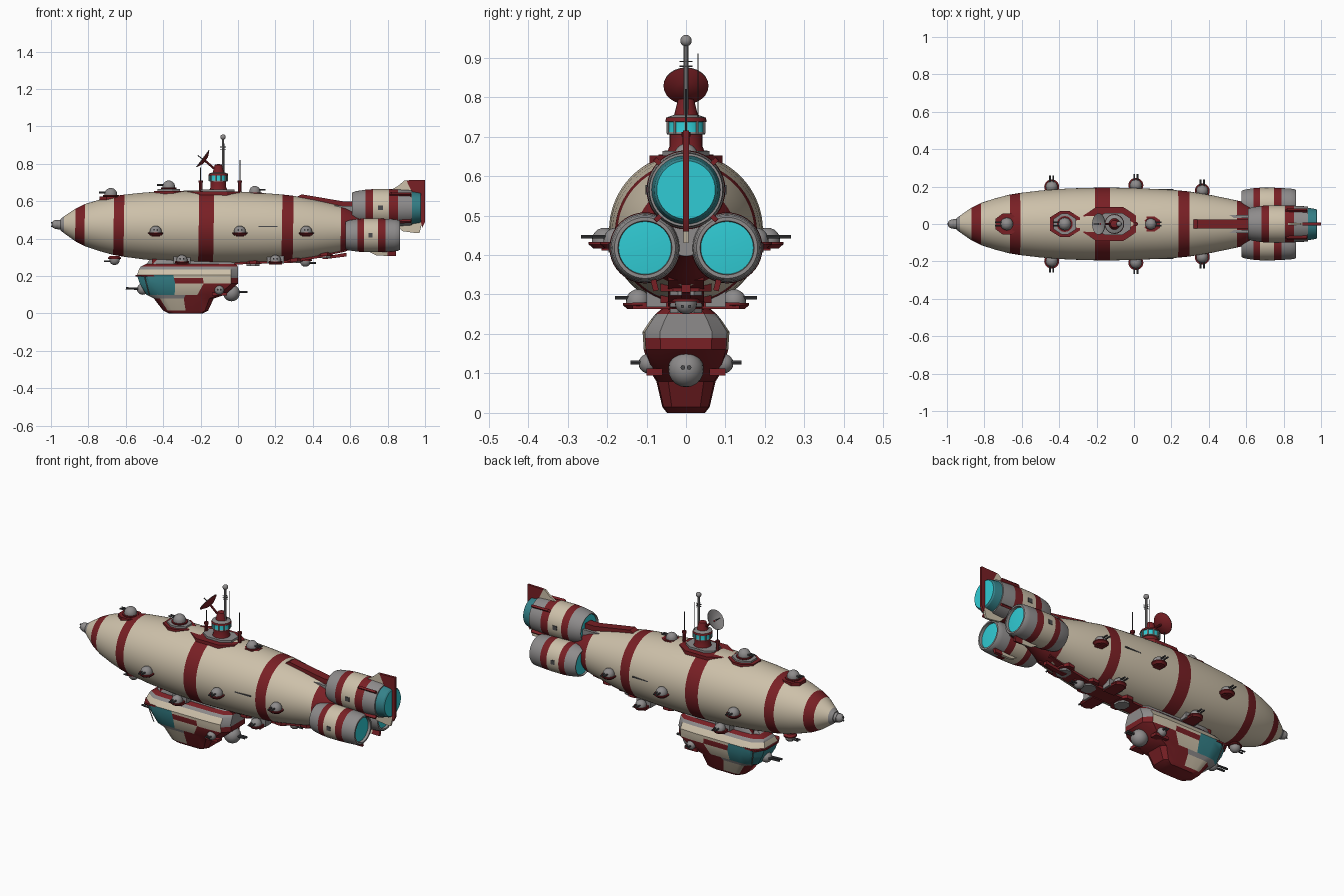
import bpy, bmesh, math
from mathutils import Vector, Matrix

if "Cube" in bpy.data.objects:
    bpy.data.objects.remove(bpy.data.objects["Cube"])

def material(name, rgb):
    m = bpy.data.materials.new(name)
    m.diffuse_color = (*rgb, 1)
    m.use_nodes = True
    m.node_tree.nodes["Principled BSDF"].inputs["Base Color"].default_value = m.diffuse_color
    return m

MATS = [material("cream", (0.61, 0.53, 0.40)), material("red", (0.19, 0.014, 0.018)),
        material("grey", (0.27, 0.26, 0.26)), material("dark_metal", (0.07, 0.07, 0.075)),
        material("cyan_glow", (0.03, 0.60, 0.66)), material("teal_glass", (0.035, 0.22, 0.25))]
CREAM, RED, GREY, DARK, CYAN, TEAL = range(6)

def finish(bm, name):
    bmesh.ops.recalc_face_normals(bm, faces=bm.faces)
    me = bpy.data.meshes.new(name)
    bm.to_mesh(me)
    bm.free()
    for m in MATS:
        me.materials.append(m)
    ob = bpy.data.objects.new(name, me)
    bpy.context.collection.objects.link(ob)
    return ob

def loft(bm, rings, mats):
    """Skin a list of vertex rings (a ring of one vertex is a pole)."""
    for a, b, m in zip(rings, rings[1:], mats):
        n = max(len(a), len(b))
        for i in range(n):
            q = [a[i % len(a)], a[(i + 1) % len(a)], b[(i + 1) % len(b)], b[i % len(b)]]
            f = bm.faces.new(list(dict.fromkeys(q)))
            f.material_index = m

def lathe(name, prof, mats, loc, direction=(1, 0, 0), n=24):
    """Turn (distance, radius) points about an axis."""
    if isinstance(mats, int):
        mats = [mats] * len(prof)
    M = Matrix.Translation(loc) @ Vector(direction).to_track_quat('Z', 'Y').to_matrix().to_4x4()
    bm = bmesh.new()
    rings = []
    for t, r in prof:
        k = 1 if r == 0 else n
        rings.append([bm.verts.new(M @ Vector((r * math.cos(math.tau * i / n),
                      r * math.sin(math.tau * i / n), t))) for i in range(k)])
    loft(bm, rings, mats)
    return finish(bm, name)

def rod(name, a, b, r, mat, n=8):
    a, b = Vector(a), Vector(b)
    L = (b - a).length
    return lathe(name, [(0, 0), (0, r), (L, r), (L, 0)], mat, a, b - a, n)

def ball(name, c, r, mat):
    pts = [(-r * math.cos(math.pi * i / 10), r * math.sin(math.pi * i / 10) if 0 < i < 10 else 0)
           for i in range(11)]
    return lathe(name, pts, mat, c, (0, 0, 1), 20)

def prism(name, pts, lo, hi, mat, axis='y', origin=(0, 0, 0), tilt=0):
    """Extrude an outline: xz points along y, or xy points along z."""
    put = (lambda p, d: Vector((p[0], d, p[1]))) if axis == 'y' else (lambda p, d: Vector((p[0], p[1], d)))
    M = Matrix.Translation(origin) @ Matrix.Rotation(tilt, 4, 'X')
    bm = bmesh.new()
    a, b = ([bm.verts.new(M @ put(p, d)) for p in pts] for d in (lo, hi))
    loft(bm, [a, b], [mat])
    bm.faces.new(a).material_index = mat
    bm.faces.new(b).material_index = mat
    return finish(bm, name)

def box(name, x, y, z, mat):
    return prism(name, [(x[0], y[0]), (x[1], y[0]), (x[1], y[1]), (x[0], y[1])], z[0], z[1], mat, 'z')

def oval(x0, x1, hy, c=0.3):
    """Chamfered rectangle outline."""
    d = (x1 - x0) * c
    return [(x0, -hy * .5), (x0 + d, -hy), (x1 - d, -hy), (x1, -hy * .5),
            (x1, hy * .5), (x1 - d, hy), (x0 + d, hy), (x0, hy * .5)]

# ---- hull: one turned body with painted bands
hull = [(-.95, 0), (-.95, .03), (-.93, .045), (-.87, .087), (-.82, .112), (-.74, .138), (-.665, .157), (-.61, .166),
        (-.5, .179), (-.35, .19), (-.21, .194), (-.13, .195), (0, .192), (.12, .187), (.235, .18),
        (.295, .174), (.42, .153), (.55, .126), (.575, .12), (.62, .10), (.70, .07), (.80, .05), (.80, 0)]
bands = [GREY, GREY, CREAM, RED, CREAM, CREAM, RED, CREAM, CREAM, CREAM, RED, CREAM, CREAM, CREAM,
         RED, CREAM, CREAM, RED, RED, RED, RED, GREY]
lathe("hull", hull, bands, (0, 0, .46), (1, 0, -.016), 64)

def hull_r(x):
    for (a, ra), (b, rb) in zip(hull, hull[1:]):
        if a <= x <= b and b > a:
            return ra + (rb - ra) * (x - a) / (b - a)

# ---- nose sensor
rod("nose_collar", (-.965, 0, .475), (-.93, 0, .475), .026, GREY, 16)
ball("nose_ball", (-.972, 0, .476), .024, GREY)
for s in (-1, 1):
    rod("nose_prong", (-.96, 0, .476 + s * .009), (-1, 0, .476 + s * .009), .004, DARK, 6)

# ---- engines: glowing intake, banded shell, glowing exhaust
def engine(name, x0, L, R, y, z, tail, tail_mats):
    prof = [(.04, 0), (.03, .74), (.0, .77), (.0, .81), (.06, .89), (.22, .97), (.34, 1), (.60, 1), (.74, .98),
            (.90, .95)] + tail
    mats = [CYAN, GREY, GREY, GREY, GREY, RED, CREAM, RED, GREY] + tail_mats
    lathe(name, [(t * L, r * R) for t, r in prof], mats, (x0, y, z), (1, 0, 0), 40)
    for s in (-1, 1):                                     # dark side hatches
        box(name + "_hatch", (x0 + L * .42, x0 + L * .5), sorted((y + s * R * .97, y + s * (R + .002))),
            (z - .012, z + .012), DARK)

engine("upper_engine", .61, .33, .10, 0, .565, [(.97, .93), (.97, .87), (1.10, .80), (1.12, .74), (1.12, 0)],
       [GREY, GREY, TEAL, TEAL, CYAN])
for k in range(4):                                        # slim red ribs round the upper engine
    prism("engine_rib", [(.80, .09), (.82, .112), (.925, .11), (.925, .08)], -.006, .006, RED, 'y',
          (0, 0, .565), math.pi / 4 + k * math.pi / 2)
for s in (-1, 1):
    engine("lower_engine", .575, .29, .09, s * .104, .418, [(.98, .91), (1, .86), (1, .76), (.95, .74), (.97, 0)],
           [GREY, GREY, GREY, GREY, CYAN])
    prism("lower_fin", [(.68, -.08), (.74, -.112), (.80, -.114), (.80, -.07)], -.006, .006, CREAM, 'y',
          (0, s * .104, .42), -s * .25)
    prism("lower_fin_edge", [(.80, -.07), (.80, -.114), (.845, -.114), (.845, -.07)], -.007, .007, RED, 'y',
          (0, s * .104, .42), -s * .25)
    rod("engine_strut", (.68, 0, .45), (.70, s * .06, .43), .03, RED, 12)
rod("engine_strut_top", (.69, 0, .44), (.71, 0, .52), .03, RED, 12)
prism("tail_fin", [(.80, .65), (.86, .685), (.89, .712), (.93, .712), (.93, .65)], -.006, .006, CREAM)
prism("tail_fin_lower", [(.84, .48), (.88, .44), (.95, .43), (.97, .43), (.985, .49)], -.006, .006, CREAM)
prism("tail_fin_edge", [(.90, .712), (1, .715), (1, .49), (.985, .46), (.975, .50), (.975, .62), (.93, .65)],
      -.007, .007, RED)

# ---- dorsal spine leading to the upper engine
prism("dorsal_spine", [(.31, .62), (.34, .637), (.56, .60), (.66, .60), (.66, .54), (.31, .58)], -.025, .025, RED)
for s in (-1, 1):
    prism("spine_rail", [(.46, .58), (.58, .575), (.64, .575), (.64, .54), (.46, .57)],
          s * .04 - .008, s * .04 + .008, GREY)

# ---- gondola: stacked chamfered outlines, painted by position
levels = [(.30, -.46, -.03, .055), (.265, -.49, -.01, .06), (.25, -.52, 0, .078), (.235, -.53, 0, .09),
          (.205, -.54, .0, .11), (.19, -.535, 0, .109), (.16, -.525, .0, .107), (.10, -.49, -.07, .088),
          (.08, -.45, -.13, .075), (.015, -.40, -.16, .06), (0, -.37, -.19, .048)]
bm = bmesh.new()
rings = []
for z, x0, x1, hy in levels:
    side = [(0, .55), (.10, .95), (.2, 1), (.36, 1), (.5, 1), (.65, 1), (.78, 1), (.93, .95), (1, .6)]
    pts = [(u, -v) for u, v in side] + [(u, v) for u, v in reversed(side)]
    rings.append([bm.verts.new((x0 + (x1 - x0) * u, v * hy, z)) for u, v in pts])
loft(bm, rings, [CREAM] * 10)
bm.faces.new(rings[0])
bm.faces.new(rings[-1]).material_index = RED
for f in bm.faces:
    c = f.calc_center_median()
    rear, front = c.x > -.03, c.x < -.36
    if c.z > .27 or .235 < c.z < .25:
        f.material_index = GREY                           # roof and its rim
    elif .25 < c.z or c.z < .01:
        f.material_index = RED                            # trim and underside
    elif .10 < c.z < .2 and front:
        f.material_index = TEAL                           # bridge windows
    elif c.z > .19:
        f.material_index = GREY if rear else CREAM
    elif c.z > .16:
        f.material_index = RED if rear or -.32 < c.x < -.2 else CREAM
    elif c.z > .10:
        f.material_index = GREY if rear else RED if c.x > -.17 else CREAM
    elif c.z > .08:
        f.material_index = RED if c.x > -.29 else GREY
    elif c.x > -.29 or c.x < -.40:
        f.material_index = RED
finish(bm, "gondola")
prism("gondola_sill", oval(-.547, -.40, .108, .2), .198, .207, RED, 'z')
box("gondola_pylon", (-.46, -.04), (-.05, .05), (.25, .30), RED)
for s in (-1, 1):
    for x in (-.50, -.455, -.41, -.365):                  # window posts
        rod("window_post", (x, s * .104, .2), (x + .025, s * .083, .10), .003, GREY, 6)
    ball("gondola_side_turret", (-.10, s * .095, .125), .025, GREY)
    box("gondola_turret_base", (-.14, -.06), sorted((s * .06, s * .1)), (.095, .112), RED)
    for dx in (-.008, .008):
        rod("gondola_side_gun", (-.10 + dx, s * .1, .128), (-.10 + dx, s * .14, .128), .005, DARK)
    rod("gondola_front_gun", (-.49, s * .012, .13), (-.60, s * .012, .135), .006, DARK)
    rod("gondola_rear_gun", (-.03, s * .008, .115), (.05, s * .008, .115), .006, DARK)
ball("gondola_front_turret", (-.51, 0, .13), .03, GREY)
ball("gondola_rear_turret", (-.035, 0, .11), .045, GREY)

# ---- keel plating under the hull
prism("keel", [(-.02, .262), (.27, .27), (.42, .295), (.58, .335), (.6, .38), (0, .33)], -.045, .045, RED)
for x in (.08, .30, .46):
    z = .46 - hull_r(x)
    prism("keel_box", oval(x - .045, x + .045, .065), z - .008, z + .05, RED, 'z')
    prism("keel_cap", oval(x - .035, x + .035, .04), z - .018, z, GREY, 'z')
prism("keel_skid", [(.44, .30), (.46, .29), (.58, .305), (.58, .325)], -.012, .012, RED)

# ---- gun turrets: base plate, dome, twin barrels
def turret(name, c, aim, r=.03, up=1):
    c, aim = Vector(c), Vector(aim).normalized()
    lathe(name + "_base", [(-.020, 0), (-.020, r * .9), (-.010, r * 1.25), (-.004, r * 1.25), (-.004, 0)],
          RED, c, (0, 0, up), 20)
    dome = [(-.004, r)] + [(r * math.sin(k * math.pi / 12), r * math.cos(k * math.pi / 12)) for k in range(6)]
    lathe(name + "_dome", dome + [(r, 0)], GREY, c, (0, 0, up), 20)
    sidev = aim.cross(Vector((0, 0, 1))) * .009
    for s in (-1, 1):
        p = c + Vector((0, 0, up * r * .3)) + sidev * s
        rod(name + "_barrel", p, p + aim * (r + .028), .0045, DARK)

for s in (-1, 1):
    for x in (-.44, .01, .365):                           # side turrets
        y = hull_r(x) + .015
        turret("side_turret", (x, s * y, .437), (0, s, 0), .032)
        box("side_bracket", (x - .022, x + .022), sorted((s * (y - .05), s * (y + .008))), (.412, .43), RED)
    for x in (-.30, .20):                                 # lower side turrets
        turret("lower_turret", (x, s * .122, .283), (0, s, 0), .03)
        box("lower_bracket", (x - .035, x + .035), sorted((s * .04, s * .135)), (.263, .28), RED)
        box("lower_bracket_plate", (x - .045, x + .045), sorted((s * .05, s * .10)), (.268, .31), GREY)
    box("side_vent", (.11, .21), sorted((s * .18, s * .1875)), (.462, .468), DARK)
turret("bow_turret", (-.68, 0, .637), (-1, 0, 0), .034)
turret("upper_turret", (-.37, 0, .677), (-1, 0, 0), .034)
turret("aft_turret", (.09, 0, .652), (1, 0, 0), .030)
turret("chin_turret", (-.66, 0, .287), (-1, 0, 0), .028, -1)
turret("belly_turret", (.36, 0, .278), (1, 0, 0), .028, -1)
prism("bow_turret_deck", oval(-.74, -.62, .055), .59, .626, RED, 'z')
prism("upper_turret_deck", oval(-.45, -.29, .07, .35), .625, .655, RED, 'z')
prism("upper_turret_step", oval(-.43, -.31, .055, .35), .655, .665, GREY, 'z')
prism("aft_turret_deck", oval(.04, .14, .04), .62, .645, RED, 'z')

# ---- command tower
prism("tower_deck", oval(-.27, .01, .092, .25), .61, .652, RED, 'z')
prism("tower_step", oval(-.20, -.02, .06, .25), .652, .664, GREY, 'z')
lathe("tower", [(.65, .052), (.675, .042), (.705, .042), (.706, .049), (.712, .047), (.737, .047), (.738, .053),
      (.748, .05), (.755, .03), (.795, .02), (.80, 0)],
      [RED, RED, GREY, GREY, CYAN, GREY, RED, GREY, RED, RED], (-.105, 0, 0), (0, 0, 1), 20)
for k in range(10):
    a = math.tau * k / 10
    x, y = -.105 + .048 * math.cos(a), .048 * math.sin(a)
    rod("tower_post", (x, y, .708), (x, y, .74), .004, GREY, 6)
# dish, red behind and grey inside
rod("dish_arm", (-.11, 0, .76), (-.18, 0, .82), .006, RED)
lathe("dish", [(-.015, 0), (-.013, .025), (.003, .057), (.006, .057), (-.006, .025), (-.009, 0)],
      [RED, RED, GREY, GREY, GREY], (-.185, 0, .826), (-.8, 0, .6), 24)
rod("dish_feed", (-.19, 0, .826), (-.215, 0, .845), .003, DARK, 6)
# mast and aerials
rod("mast", (-.08, 0, .75), (-.08, 0, .94), .006, GREY)
ball("mast_ball", (-.08, 0, .943), .0145, GREY)
for z in (.878, .89):
    rod("mast_bar", (-.08, -.016, z), (-.08, .016, z), .002, DARK, 6)
    rod("mast_bar", (-.096, 0, z), (-.064, 0, z), .002, DARK, 6)
rod("mast_whip", (-.075, .03, .74), (-.075, .03, .91), .0015, DARK, 6)
for x, top in ((-.20, .78), (.01, .82)):
    rod("aerial_foot", (x, 0, .64), (x, 0, .70), .009, RED)
    rod("aerial", (x, 0, .70), (x, 0, top), .003, DARK, 6)
    rod("aerial_collar", (x, 0, .70), (x, 0, .712), .012, RED)

# ---- smooth shading with crisp edges
bpy.ops.object.select_all(action='SELECT')
bpy.context.view_layer.objects.active = bpy.data.objects["hull"]
bpy.ops.object.shade_smooth_by_angle(angle=math.radians(32))
